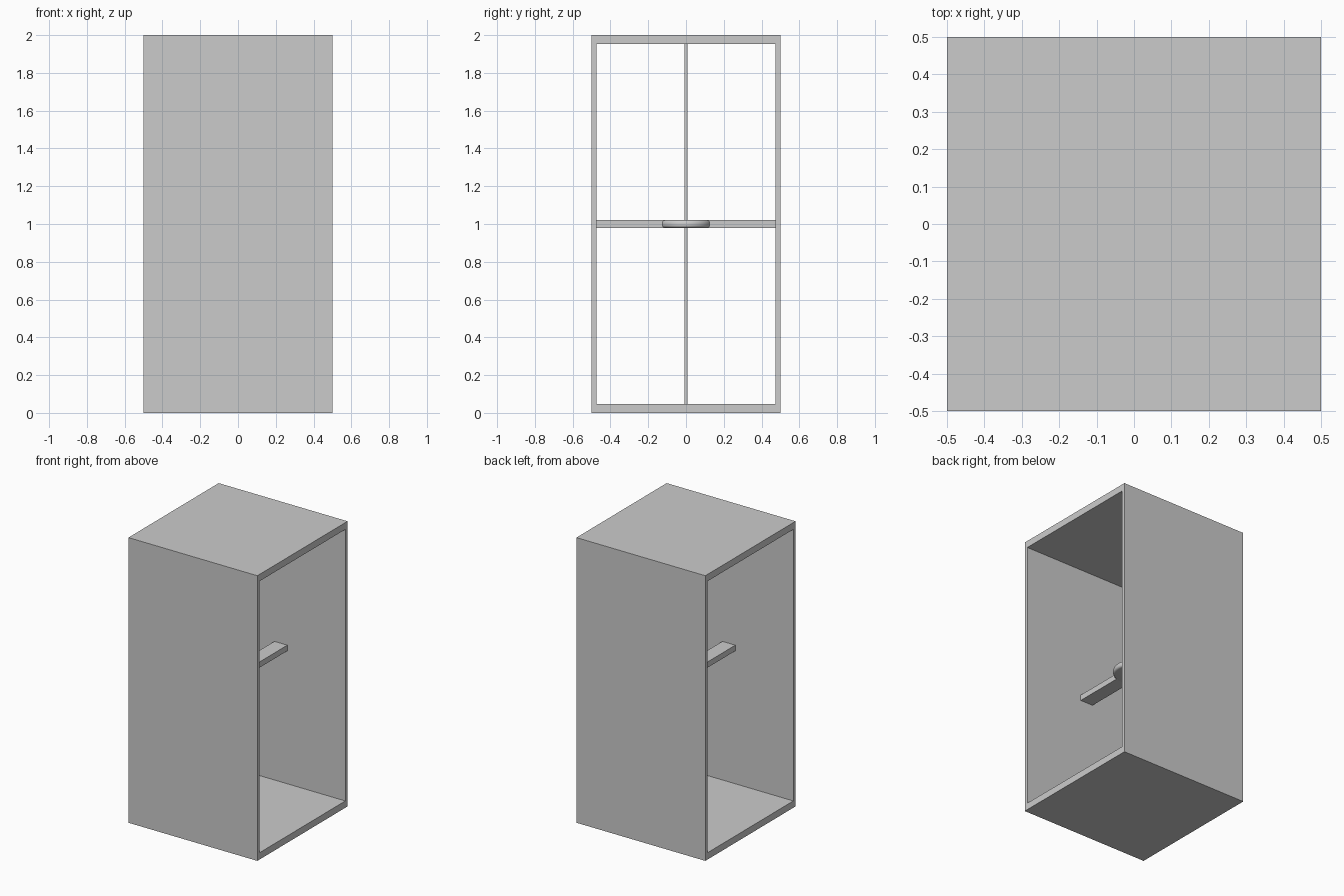
import bpy, bmesh, math

if "Cube" in bpy.data.objects:
    bpy.data.objects.remove(bpy.data.objects["Cube"])


def finish(name, bm):
    bmesh.ops.recalc_face_normals(bm, faces=bm.faces)
    me = bpy.data.meshes.new(name)
    bm.to_mesh(me)
    bm.free()
    ob = bpy.data.objects.new(name, me)
    bpy.context.collection.objects.link(ob)
    return ob


def box(name, size, centre):
    bm = bmesh.new()
    bmesh.ops.create_cube(bm, size=1)
    bmesh.ops.scale(bm, vec=size, verts=bm.verts)
    bmesh.ops.translate(bm, vec=centre, verts=bm.verts)
    return finish(name, bm)


# Outer casing: a rectangular tube open at both x ends
WALL, SLAB = 0.025, 0.048
bm = bmesh.new()


def rect(x, hy, z0, z1):
    return [bm.verts.new((x, y, z)) for y, z in
            ((-hy, z0), (hy, z0), (hy, z1), (-hy, z1))]


loops = [rect(-0.5, 0.5, 0, 2), rect(0.5, 0.5, 0, 2),
         rect(0.5, 0.5 - WALL, SLAB, 2 - SLAB),
         rect(-0.5, 0.5 - WALL, SLAB, 2 - SLAB)]
for i in range(4):
    a, b = loops[i], loops[(i + 1) % 4]
    for j in range(4):
        k = (j + 1) % 4
        bm.faces.new((a[j], a[k], b[k], b[j]))
finish("casing", bm)

# Crossbar between the side walls and the thin upright post
box("crossbar", (0.1, 1 - 2 * WALL, 0.04), (0, 0, 1))
box("upright_post", (0.015, 0.015, 2 - 2 * SLAB), (0, 0, 1))

# Rounded hub disc where the bars cross
bm = bmesh.new()
bmesh.ops.create_cone(bm, cap_ends=True, segments=32, radius1=0.135,
                      radius2=0.135, depth=0.041)
rims = [e for e in bm.edges if abs(e.verts[0].co.z - e.verts[1].co.z) < 1e-5]
bmesh.ops.bevel(bm, geom=rims, offset=0.015, segments=4, profile=0.5,
                affect='EDGES')
bmesh.ops.translate(bm, vec=(0, 0, 1), verts=bm.verts)
hub = finish("hub", bm)
for p in hub.data.polygons:
    p.use_smooth = True
